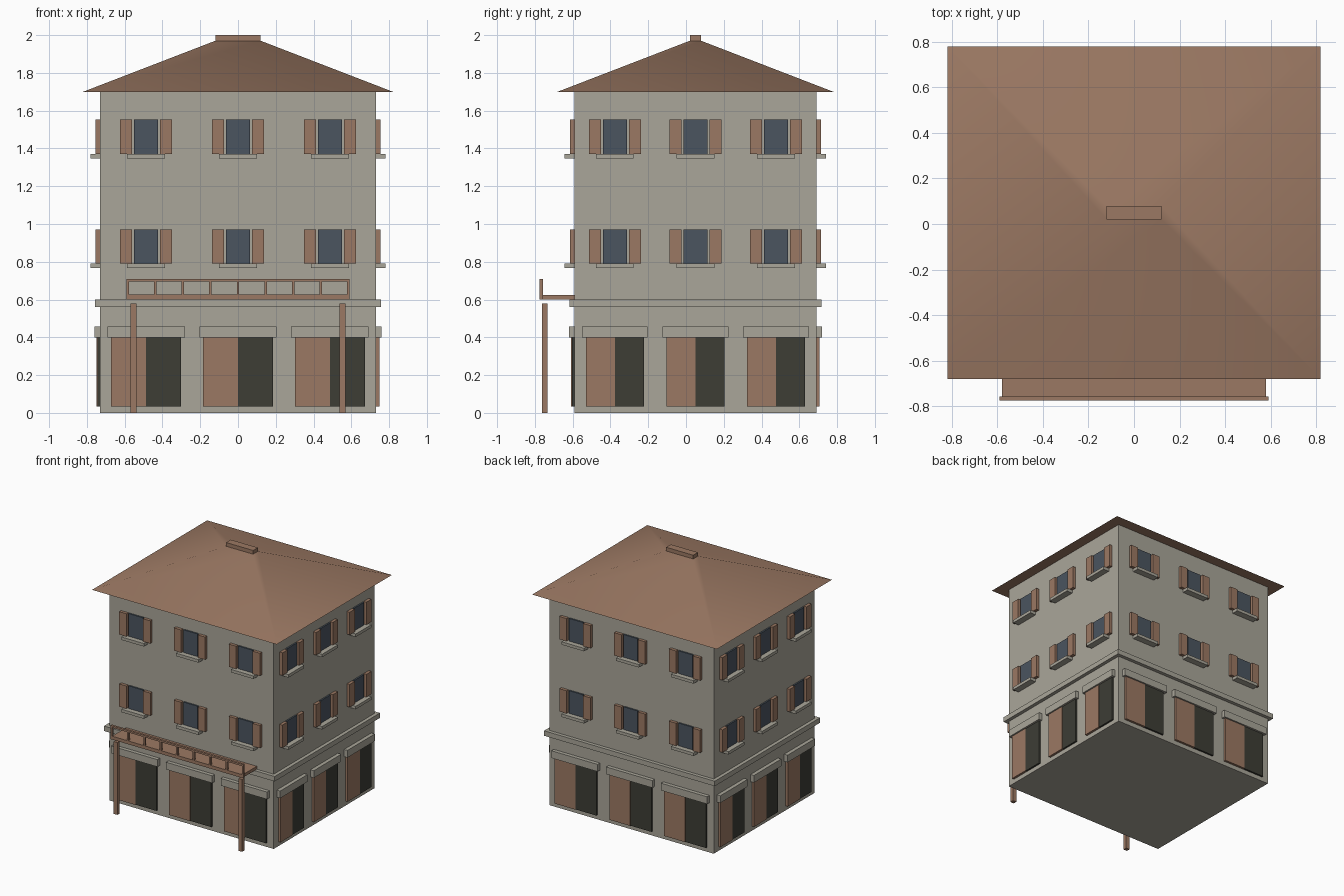
import bpy, bmesh, math
from mathutils import Vector

old = bpy.data.objects.get("Cube")
if old:
    bpy.data.objects.remove(old, do_unlink=True)


def material(name, r, g, b):
    m = bpy.data.materials.new(name)
    m.use_nodes = True
    m.diffuse_color = (r, g, b, 1)
    shader = next(n for n in m.node_tree.nodes if n.type == "BSDF_PRINCIPLED")
    shader.inputs["Base Color"].default_value = (r, g, b, 1)
    return m


STONE = material("pale stone", 0.40, 0.38, 0.32)
WOOD = material("terracotta brown", 0.33, 0.19, 0.125)
GLASS = material("window blue grey", 0.07, 0.09, 0.117)
DARK = material("shopfront dark", 0.047, 0.047, 0.036)

# Half sizes of the walls and the depth of the building centre
HX, HY, CY = 0.73, 0.64, 0.05
WALL_TOP = 1.70


def add_object(name, bm, mat):
    bmesh.ops.recalc_face_normals(bm, faces=bm.faces)
    mesh = bpy.data.meshes.new(name)
    bm.to_mesh(mesh)
    bm.free()
    mesh.materials.append(mat)
    ob = bpy.data.objects.new(name, mesh)
    bpy.context.collection.objects.link(ob)
    return ob


def boxes(name, spans, mat):
    """One object from boxes, each given as (x, y, z) pairs of limits."""
    bm = bmesh.new()
    for span in spans:
        verts = bmesh.ops.create_cube(bm, size=1)["verts"]
        for v in verts:
            v.co = Vector([min(s) if c < 0 else max(s) for c, s in zip(v.co, span)])
    return add_object(name, bm, mat)


def on_wall(normal, across, out, z):
    """Limits of a box on a wall; across runs left to right seen from outside."""
    nx, ny = normal
    half = HX if nx else HY
    xs = [-ny * u + nx * (half + o) for u, o in zip(across, out)]
    ys = [CY + nx * u + ny * (half + o) for u, o in zip(across, out)]
    return xs, ys, z


# Main walls and the band above the ground floor
boxes("walls", [((-HX, HX), (CY - HY, CY + HY), (0, WALL_TOP))], STONE)
rim = 0.028
boxes("string_course", [((-HX - rim, HX + rim), (CY - HY - rim, CY + HY + rim), (0.56, 0.60))], STONE)

# Windows, shutters, sills and shop doors on all four sides
sides = {"front": (0, -1), "left": (1, 0), "back": (0, 1), "right": (-1, 0)}
for side, n in sides.items():
    wide = n[0] == 0
    step = 2 * (HX if wide else HY) / 3
    door = 0.185 if wide else 0.154
    panes, shutters, sills, lintels, leaves, openings = [], [], [], [], [], []
    for i in (-1, 0, 1):
        c = i * step
        for z in (0.79, 1.37):
            panes.append(on_wall(n, (c - 0.063, c + 0.063), (-0.01, 0.012), (z, z + 0.182)))
            sills.append(on_wall(n, (c - 0.10, c + 0.10), (-0.01, 0.052), (z - 0.024, z)))
            for s in (-1, 1):
                shutters.append(on_wall(n, (c + s * 0.106 - 0.032, c + s * 0.106 + 0.032),
                                        (0.0, 0.025), (z, z + 0.182)))
        leaves.append(on_wall(n, (c - door, c), (-0.01, 0.018), (0.035, 0.40)))
        openings.append(on_wall(n, (c, c + door), (-0.01, 0.014), (0.035, 0.40)))
        lintels.append(on_wall(n, (c - door - 0.02, c + door + 0.02), (-0.01, 0.03), (0.40, 0.458)))
    boxes(side + "_window_panes", panes, GLASS)
    boxes(side + "_shutters", shutters, WOOD)
    boxes(side + "_window_sills", sills, STONE)
    boxes(side + "_door_leaves", leaves, WOOD)
    boxes(side + "_door_openings", openings, DARK)
    boxes(side + "_door_lintels", lintels, STONE)

# Balcony deck, railing and posts
boxes("balcony_deck", [((-0.58, 0.58), (-0.76, CY - HY), (0.60, 0.624))], WOOD)
rail_y = (-0.775, -0.757)
bar, bays, reach = 0.013, 8, 0.59
pitch = (2 * reach - bar) / bays
railing = [((-reach, reach), rail_y, (0.60, 0.627)),
           ((-reach, reach), rail_y, (0.695, 0.71))]
for i in range(bays + 1):
    x = -reach + i * pitch
    railing.append(((x, x + bar), rail_y, (0.627, 0.695)))
boxes("balcony_railing", railing, WOOD)
boxes("balcony_posts", [((s * 0.57, s * 0.538), (-0.762, -0.732), (0, 0.58)) for s in (-1, 1)], WOOD)

# Hipped roof, shaded smoothly over the hips
bm = bmesh.new()
rings = []
for hx, hy, z in ((0.82, 0.73, WALL_TOP), (0.12, 0.03, 1.97)):
    rings.append([bm.verts.new((sx * hx, CY + sy * hy, z))
                  for sx, sy in ((-1, -1), (1, -1), (1, 1), (-1, 1))])
bottom, top = rings
bm.faces.new(bottom)
bm.faces.new(top)
for i in range(4):
    j = (i + 1) % 4
    bm.faces.new((bottom[i], bottom[j], top[j], top[i]))
roof = add_object("roof", bm, WOOD)
bpy.ops.object.select_all(action="DESELECT")
roof.select_set(True)
bpy.context.view_layer.objects.active = roof
bpy.ops.object.shade_smooth_by_angle(angle=math.radians(35))

# Ridge cap
boxes("ridge_cap", [((-0.12, 0.12), (CY - 0.03, CY + 0.03), (1.965, 2.0))], WOOD)
